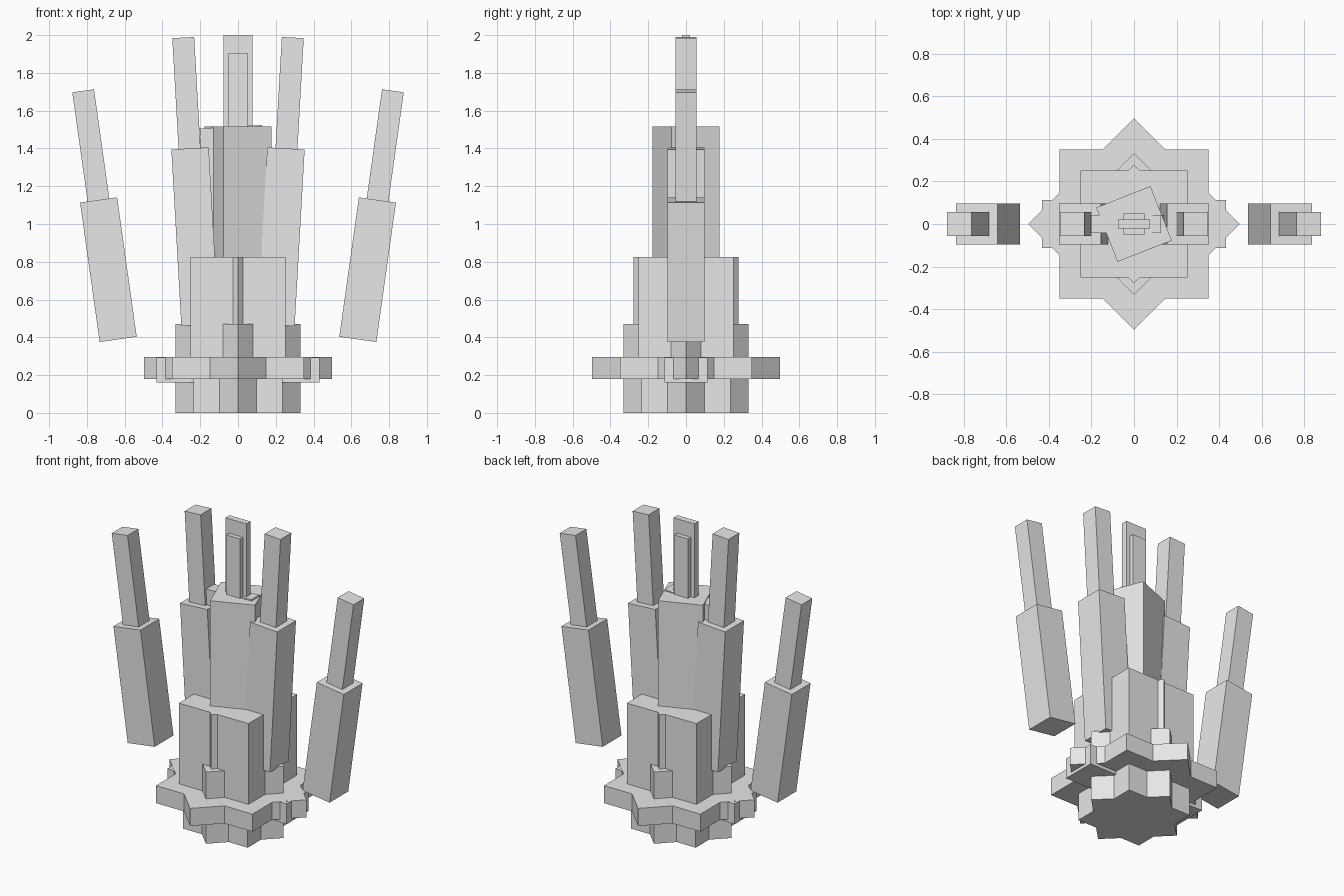
import bpy
import math
from mathutils import Matrix, Vector

cube = bpy.data.objects.get("Cube")
if cube:
    bpy.data.objects.remove(cube, do_unlink=True)

# Single plain stone colour
STONE = (0.8, 0.8, 0.8, 1.0)
stone = bpy.data.materials.new("light_grey_stone")
stone.use_nodes = True
stone.diffuse_color = STONE
stone.node_tree.nodes["Principled BSDF"].inputs["Base Color"].default_value = STONE


def block(name, half_x, half_y, bottom, top, turn=0):
    """Upright box on the centre axis, turned about z by some degrees."""
    bpy.ops.mesh.primitive_cube_add(size=2)
    ob = bpy.context.object
    ob.name = name
    ob.data.transform(Matrix.Diagonal((half_x, half_y, (top - bottom) / 2, 1)))
    ob.location = (0, 0, (top + bottom) / 2)
    ob.rotation_euler.z = math.radians(turn)
    ob.data.materials.append(stone)
    return ob


def leaning(name, half_x, half_y, x, z, length, lean):
    """Box whose top centre is at (x, z), leaning towards +x by some degrees."""
    ob = block(name, half_x, half_y, 0, length)
    angle = math.radians(lean)
    axis = Vector((math.sin(angle), 0, math.cos(angle)))
    ob.location = Vector((x, 0, z)) - axis * length / 2
    ob.rotation_euler.y = angle
    return ob


def star(name, half, diamond_tip, bottom, top):
    """Eight-pointed prism from a square and a diamond."""
    block(name + "_square", half, half, bottom, top)
    side = diamond_tip / math.sqrt(2)
    block(name + "_diamond", side, side, bottom, top, 45)


# Stepped star base and lower tower
star("base", 0.235, 0.332, 0, 0.47)
star("terrace", 0.35, 0.497, 0.18, 0.295)
block("cross_beam", 0.432, 0.113, 0.16, 0.294)
star("lower_tower", 0.252, 0.278, 0.25, 0.825)

# Turned central tower, its tilted core and the crowning blades
block("central_tower", 0.137, 0.137, 0.4, 1.515, 21.5)
leaning("tilted_core", 0.165, 0.042, -0.038, 1.515, 0.7, -3.2)
block("crown_wide_blade", 0.076, 0.021, 1.3, 2.0)
block("crown_thick_blade", 0.05, 0.05, 1.3, 1.905)

# Inner attached spires and outer floating spires on both sides
for side, label in ((1, "left"), (-1, "right")):
    leaning(label + "_inner_spire", 0.099, 0.097, side * 0.254, 1.4, 0.937, side * 3.25)
    leaning(label + "_inner_spire_tip", 0.058, 0.056, side * 0.29, 1.987, 0.65, side * 3.25)
    leaning(label + "_outer_spire", 0.099, 0.097, side * 0.738, 1.127, 0.745, side * 8)
    leaning(label + "_outer_spire_tip", 0.058, 0.056, side * 0.82, 1.705, 0.65, side * 8)
